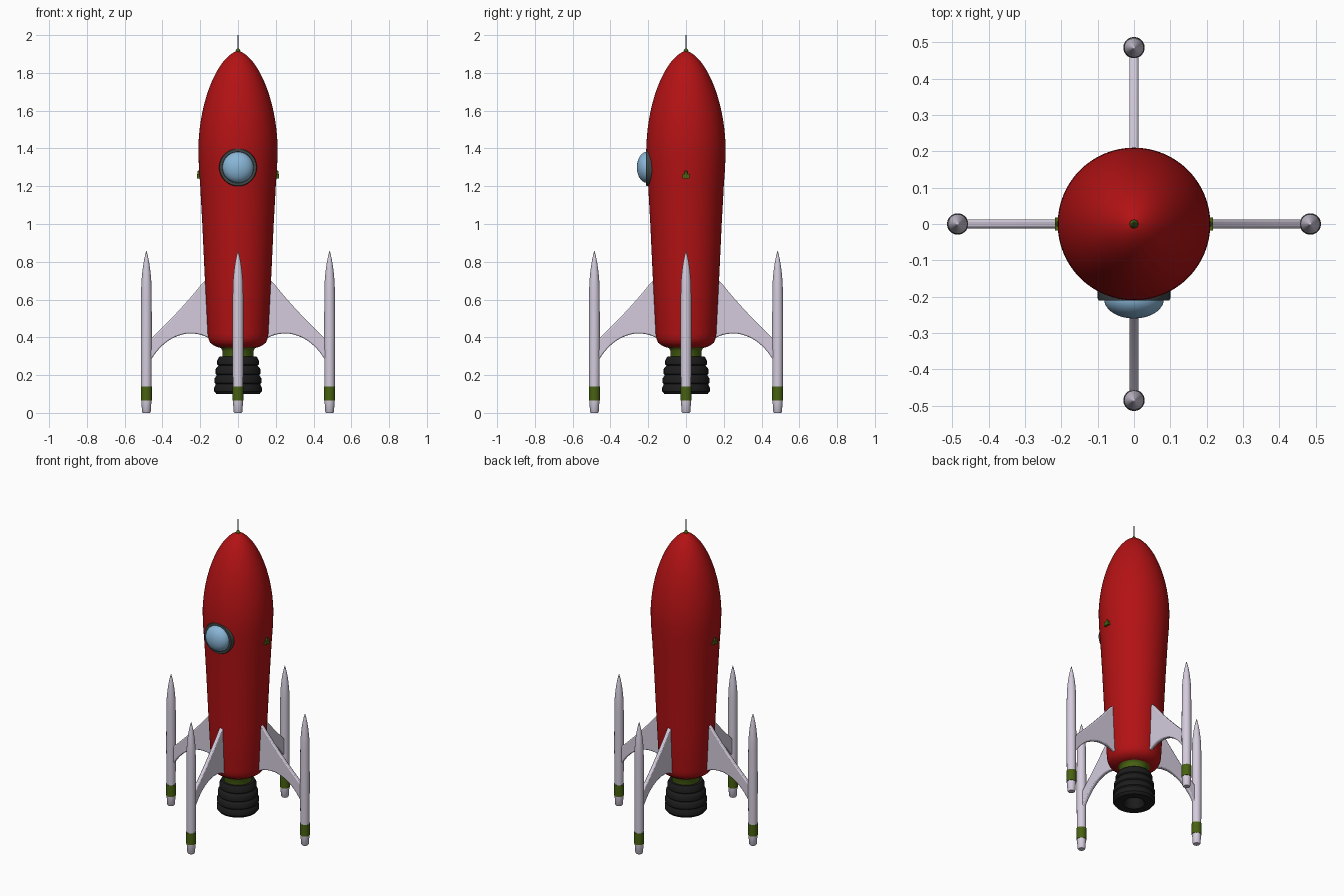
import bpy, bmesh, math
from mathutils import Matrix, Vector

if "Cube" in bpy.data.objects:
    bpy.data.objects.remove(bpy.data.objects["Cube"])


def material(name, rgb):
    m = bpy.data.materials.new(name)
    m.diffuse_color = (*rgb, 1)
    m.use_nodes = True
    m.node_tree.nodes["Principled BSDF"].inputs["Base Color"].default_value = m.diffuse_color
    return m


RED = material("red_paint", (0.45, 0.006, 0.007))
GREEN = material("green_trim", (0.065, 0.12, 0.006))
BLACK = material("black_rubber", (0.012, 0.012, 0.012))
PALE = material("pale_paint", (0.66, 0.60, 0.72))
GLASS = material("blue_glass", (0.25, 0.47, 0.68))
RIM = material("dark_rim", (0.05, 0.06, 0.06))


def finish(name, bm, mat, matrix=Matrix(), angle=35):
    bmesh.ops.recalc_face_normals(bm, faces=bm.faces)
    bm.transform(matrix)
    mesh = bpy.data.meshes.new(name)
    bm.to_mesh(mesh)
    bm.free()
    mesh.materials.append(mat)
    ob = bpy.data.objects.new(name, mesh)
    bpy.context.collection.objects.link(ob)
    bpy.ops.object.select_all(action='DESELECT')
    ob.select_set(True)
    bpy.context.view_layer.objects.active = ob
    bpy.ops.object.shade_smooth_by_angle(angle=math.radians(angle))
    return ob


def lathe(name, profile, mat, matrix=Matrix(), sides=48):
    """Spin a list of (radius, height) points round z."""
    bm = bmesh.new()
    vs = [bm.verts.new((r, 0, z)) for r, z in profile]
    es = [bm.edges.new(p) for p in zip(vs, vs[1:])]
    bmesh.ops.spin(bm, geom=vs + es, cent=(0, 0, 0), axis=(0, 0, 1),
                   angle=math.tau, steps=sides)
    bmesh.ops.remove_doubles(bm, verts=bm.verts, dist=0.0002)
    return finish(name, bm, mat, matrix)


def curve(p0, p1, p2, n=12):
    """Quadratic arc through three control points."""
    a, b, c = Vector(p0), Vector(p1), Vector(p2)
    ts = [i / n for i in range(n + 1)]
    return [tuple(a * (1 - t) ** 2 + b * 2 * t * (1 - t) + c * t * t) for t in ts]


# hull: tapered lower body with an ogive nose
hull = [(0, 0.345), (0.10, 0.345), (0.125, 0.355), (0.148, 0.372), (0.157, 0.395),
        (0.161, 0.42), (0.175, 0.70), (0.189, 1.0), (0.200, 1.2), (0.207, 1.3)]
for i in range(25):
    t = math.sin(math.pi / 2 * i / 24)
    hull.append((0.21 * max(0, 1 - t ** 1.9) ** 0.6, 1.39 + 0.525 * t))
lathe("hull", hull, RED, sides=64)

# antenna on the nose
lathe("antenna_base", [(0, 1.90), (0.012, 1.90), (0.012, 1.918), (0.006, 1.928), (0, 1.928)],
      GREEN, sides=16)
lathe("antenna", [(0, 1.91), (0.004, 1.91), (0.003, 2.0), (0, 2.0)], RIM, sides=12)

# engine neck and ribbed nozzle with a hollow mouth
lathe("engine_neck", [(0, 0.28), (0.083, 0.28), (0.083, 0.33), (0.09, 0.342),
                      (0.105, 0.352), (0, 0.352)], GREEN)
nozzle = [(0, 0.298), (0.098, 0.298), (0.104, 0.29)]
for top, bottom, r in ((0.285, 0.25, 0.110), (0.24, 0.20, 0.118),
                       (0.19, 0.153, 0.124), (0.143, 0.108, 0.126)):
    nozzle += [(r - 0.005, top), (r, top - 0.008), (r, bottom + 0.006), (r - 0.006, bottom)]
nozzle += [(0.115, 0.10), (0.066, 0.10), (0.055, 0.115), (0.05, 0.20), (0, 0.20)]
lathe("nozzle", nozzle, BLACK)

# porthole on the front
face = Matrix.Translation((0, 0, 1.3)) @ Matrix.Rotation(math.pi / 2, 4, 'X')
lathe("porthole_rim", [(0, 0.15), (0.10, 0.15), (0.10, 0.205), (0.097, 0.211),
                       (0.083, 0.211), (0.08, 0.205), (0, 0.205)], RIM, face)
dome = [(0, 0.20), (0.082, 0.20)]
dome += [(0.082 * math.cos(a), 0.207 + 0.053 * math.sin(a))
         for a in (math.pi / 2 * i / 12 for i in range(13))]
lathe("porthole_glass", dome, GLASS, face)

# small side lamps
for side, sx in (("right", 1), ("left", -1)):
    bm = bmesh.new()
    bmesh.ops.create_cube(bm, size=1)
    finish(side + "_lamp_bracket", bm, GREEN, Matrix.Translation((sx * 0.205, 0, 1.253))
           @ Matrix.Diagonal((0.024, 0.036, 0.024, 1)))
    lathe(side + "_lamp", [(0, -0.01), (0.008, -0.01), (0.007, 0.022), (0, 0.026)], GREEN,
          Matrix.Translation((sx * 0.208, 0, 1.258)), 12)

# four swept fins, each carrying a landing pod
top_edge = curve((0.15, 0.715), (0.175, 0.70), (0.19, 0.685), 3) + \
    curve((0.21, 0.66), (0.33, 0.515), (0.475, 0.38))
low_edge = curve((0.475, 0.255), (0.40, 0.40), (0.27, 0.42)) + \
    curve((0.265, 0.42), (0.19, 0.425), (0.13, 0.38), 6)
for i, place in enumerate(("right", "back", "left", "front")):
    turn = Matrix.Rotation(i * math.pi / 2, 4, 'Z')
    bm = bmesh.new()
    f = bm.faces.new([bm.verts.new((x, -0.012, z)) for x, z in top_edge + low_edge])
    ext = bmesh.ops.extrude_face_region(bm, geom=[f])
    bmesh.ops.translate(bm, vec=(0, 0.024, 0),
                        verts=[v for v in ext["geom"] if isinstance(v, bmesh.types.BMVert)])
    fin = finish(place + "_fin", bm, PALE, turn)
    bev = fin.modifiers.new("rounded_edges", 'BEVEL')
    bev.width, bev.segments, bev.limit_method = 0.006, 2, 'ANGLE'
    bev.angle_limit = math.radians(50)

    spot = turn @ Matrix.Translation((0.485, 0, 0))
    pod = [(0, 0), (0.019, 0), (0.023, 0.006), (0.027, 0.065), (0.0275, 0.14),
           (0.029, 0.40), (0.028, 0.62)]
    pod += curve((0.027, 0.68), (0.021, 0.79), (0, 0.86), 10)
    lathe(place + "_pod", pod, PALE, spot, 24)
    lathe(place + "_pod_band", [(0.025, 0.065), (0.0295, 0.065), (0.0295, 0.14), (0.025, 0.14)],
          GREEN, spot, 24)
